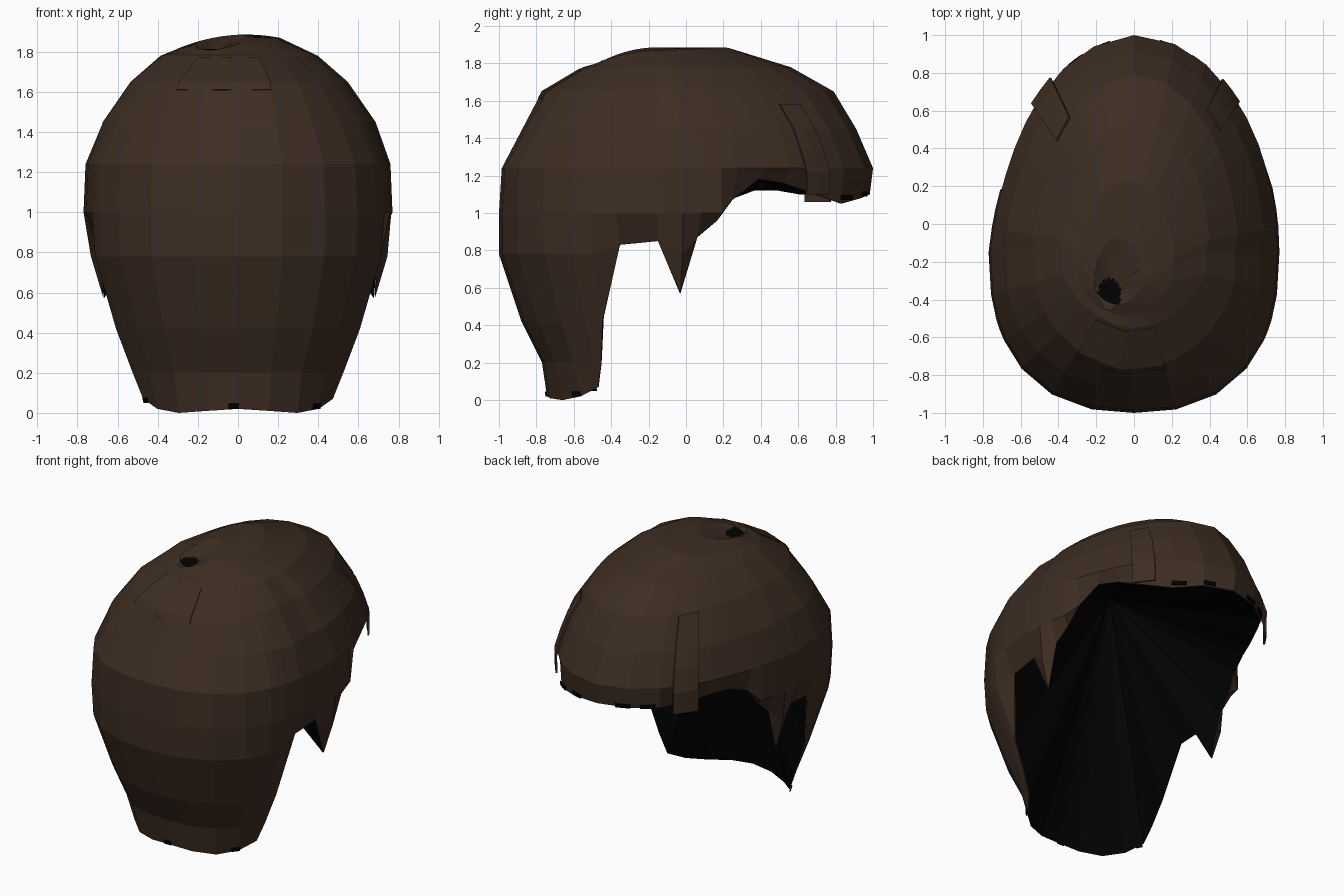
import bpy, bmesh
from math import sin, cos, radians
from mathutils import Vector

if "Cube" in bpy.data.objects:
    bpy.data.objects.remove(bpy.data.objects["Cube"])


def material(name, rgb):
    m = bpy.data.materials.new(name)
    m.use_nodes = True
    m.diffuse_color = (*rgb, 1)
    m.node_tree.nodes["Principled BSDF"].inputs["Base Color"].default_value = (*rgb, 1)
    return m


BROWN = material("dark brown hair", (0.046, 0.026, 0.016))
BLACK = material("black lining", (0.0004, 0.0004, 0.0004))

CENTRE_Y = -0.15
CROWN = Vector((-0.13, -0.37, 1.8))

# Head form by height: z, half width, back y, front y
LEVELS = [(0, .5, -.74, .97), (.2, .57, -.77, .97), (.42, .64, -.88, .97),
          (.78, .75, -1, .97), (1, .77, -1, .97), (1.24, .76, -.985, 1),
          (1.45, .69, -.875, .91), (1.65, .55, -.77, .79), (1.78, .4, -.55, .56)]

# Hairline of one side: angle around the head, height
HALF_RIM = [(-90, .02), (-75, .01), (-60, 0), (-46, .02), (-34, .07), (-30, .2),
            (-26, .42), (-16.5, .83), (0, .85), (10, .57), (17, .87), (25, .96),
            (31, 1.07), (41, 1.18), (50, 1.16), (58, 1.12), (69, 1.05), (79, 1.08), (90, 1.1)]
# The other side is lower beside the temple and higher at the fringe
SHIFT = {41: -.06, 50: -.04, 58: -.02, 69: .05, 79: .02}
RIM = HALF_RIM + [(180 - a, z + SHIFT.get(a, 0)) for a, z in HALF_RIM[-2:0:-1]]


def head_point(angle, z, lift=0.0):
    """Point on the head form at an angle and height."""
    for lo, hi in zip(LEVELS, LEVELS[1:]):
        if z <= hi[0]:
            break
    t = min(1, (z - lo[0]) / (hi[0] - lo[0]))
    _, wide, back, front = [a + (b - a) * t for a, b in zip(lo, hi)]
    c, s = cos(radians(angle)), sin(radians(angle))
    if s > 0:
        depth, n = front - CENTRE_Y, 2
        lift -= 0.07 * s * max(0, -c)  # slimmer on the right of the fringe
    else:
        depth, n = CENTRE_Y - back, 2.4 - 1.2 * max(0, z - 1.3)
    r = (abs(c / wide) ** n + abs(s / depth) ** n) ** (-1 / n) + lift
    return Vector((r * c, CENTRE_Y + r * s, z))


def rim_point(angle, z, inset=0.0):
    """Point on the hairline, tucked inwards over the ears and temples."""
    tuck = 0.055 if 0.8 < z < 1.2 and abs(cos(radians(angle))) > 0.4 else 0
    return head_point(angle, z, -tuck - inset)


def crown_point(edge, f):
    """Point on the rounded cap, on a line from its edge to the whorl."""
    p = edge.lerp(CROWN, f)
    p.z = (1.885 + 0.05 * p.x - 0.6 * p.x ** 2
           - 0.8 * max(0, -0.15 - p.y) ** 2 - 0.6 * max(0, p.y - 0.2) ** 2)
    return p


def finish(bm, name, mats):
    bmesh.ops.remove_doubles(bm, verts=bm.verts, dist=0.0005)
    bmesh.ops.recalc_face_normals(bm, faces=bm.faces)
    mesh = bpy.data.meshes.new(name)
    bm.to_mesh(mesh)
    bm.free()
    for m in mats:
        mesh.materials.append(m)
    obj = bpy.data.objects.new(name, mesh)
    bpy.context.collection.objects.link(obj)
    return obj


def skin(bm, rows, closed):
    grid = [[bm.verts.new(p) for p in row] for row in rows]
    for a, b in zip(grid, grid[1:]):
        n = len(a)
        for i in range(n if closed else n - 1):
            j = (i + 1) % n
            bm.faces.new((a[i], a[j], b[j], b[i]))
    return grid


# Outer hair: banded dome trimmed along the hairline, creased above the ears
rows = []
for level in LEVELS:
    z = level[0]
    rows.append([head_point(a, z, -0.02 if a in (0, 180) and z > 1.3 else 0)
                 if z > low else rim_point(a, low) for a, low in RIM])
edge = rows[-1]
rows += [[crown_point(p, f) for p in edge] for f in (0.35, 0.68)]
# Ragged dark whorl at the crown
whorl = []
for i, p in enumerate(edge):
    d = p - CROWN
    d.z = 0
    d.normalize()
    size = 1 if i % 3 else 0.8
    whorl.append(CROWN + Vector((d.x * 0.065, d.y * 0.09, 0.015)) * size)
rows.append(whorl)
bm = bmesh.new()
grid = skin(bm, rows, True)
tip = bm.verts.new(CROWN)
for i, v in enumerate(grid[-1]):
    f = bm.faces.new((v, grid[-1][(i + 1) % len(RIM)], tip))
    f.material_index = 1
finish(bm, "outer_hair", (BROWN, BLACK))

# Inner lining: a fan from the hairline up towards the crown
bm = bmesh.new()
rim = [bm.verts.new(rim_point(a, z, 0.004)) for a, z in RIM]
top = bm.verts.new((-0.12, -0.38, 1.68))
for i, v in enumerate(rim):
    bm.faces.new((rim[(i + 1) % len(rim)], v, top))
finish(bm, "inner_lining", (BLACK,))


def lock(name, angle, width, bottom, top, lift, mat=BROWN, thick=0.012):
    """Flat lock of hair lying over the head form."""
    bm = bmesh.new()
    rows = []
    for k in range(5):
        t = k / 4
        z = bottom + (top - bottom) * t
        out = lift * (1 - t) + 0.004
        rows.append([head_point(angle + width * (u - 0.5), z, out) for u in (0, 0.5, 1)])
    skin(bm, rows, False)
    obj = finish(bm, name, (mat,))
    mod = obj.modifiers.new("thickness", "SOLIDIFY")
    mod.thickness = thick
    mod.offset = 0


# Overlapping locks at the temples, and a flap below the whorl
lock("left_temple_lock", 59, 8, 1.1, 1.58, 0.004)
lock("right_temple_lock", 120, 9, 1.06, 1.64, 0.02)
lock("back_flap", -97, 44, 1.61, 1.77, 0, BROWN, 0.008)

# Dark flecks where the lining shows along the neck and fringe
for i, (angle, width, z) in enumerate([(-92, 5, .02), (-48, 5, .02), (-143, 4, .05),
                                       (71, 5, 1.07), (81, 4, 1.09), (99, 5, 1.1), (107, 5, 1.1)]):
    lock(f"lining_fleck_{i + 1}", angle, width, z, z + 0.025, 0, BLACK, 0.008)
